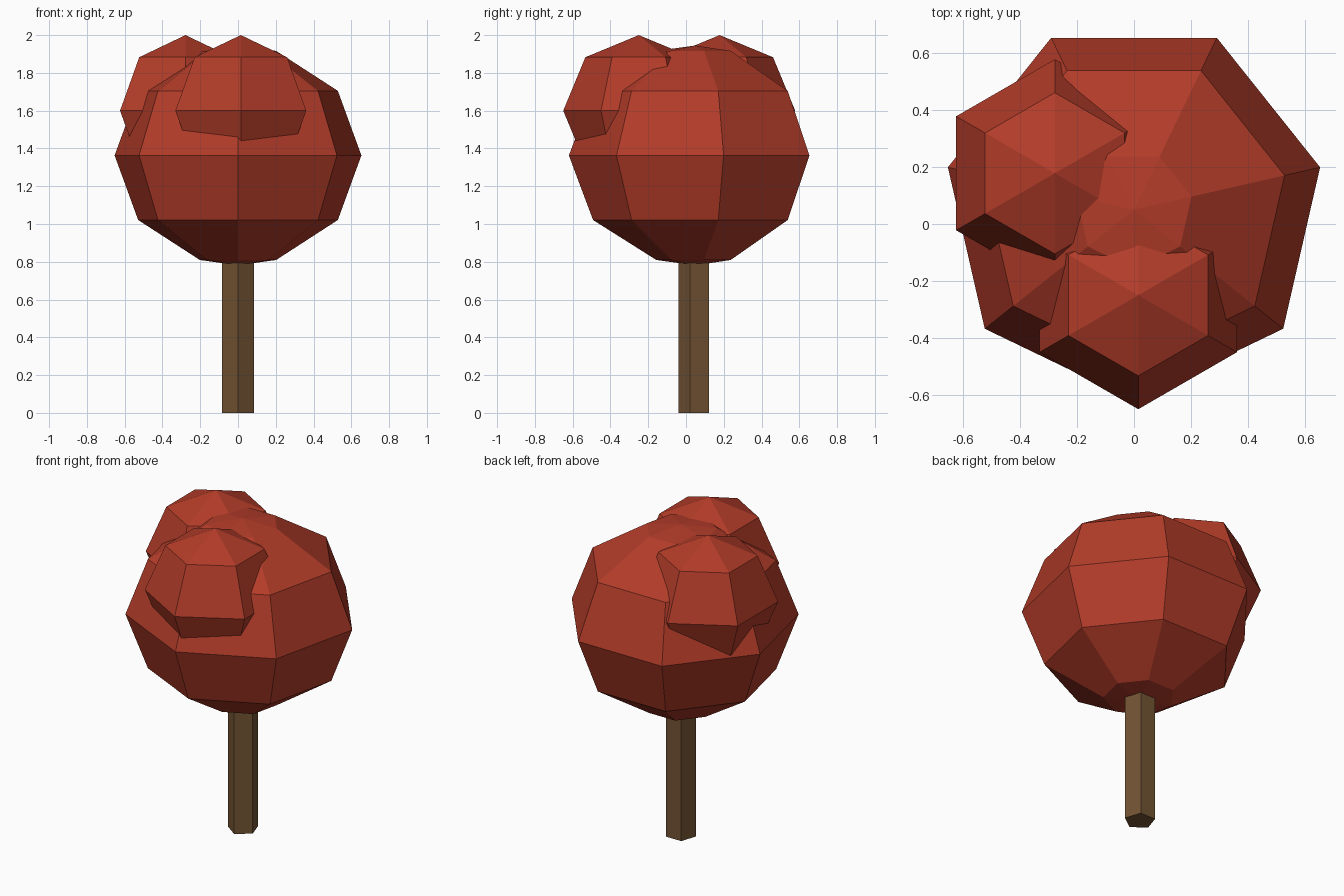
import bpy
import bmesh
from math import sin, cos, pi, radians

if "Cube" in bpy.data.objects:
    bpy.data.objects.remove(bpy.data.objects["Cube"], do_unlink=True)


def material(name, rgb):
    mat = bpy.data.materials.new(name)
    mat.use_nodes = True
    mat.diffuse_color = (*rgb, 1)
    mat.node_tree.nodes["Principled BSDF"].inputs["Base Color"].default_value = (*rgb, 1)
    return mat


def lathe(name, mat, sides, center, profile):
    """Faceted solid with a corner facing the front; profile runs bottom to top as (radius, z)."""
    bm = bmesh.new()
    rings = []
    for radius, z in profile:
        count = sides if radius > 0 else 1
        rings.append([bm.verts.new((radius * cos(2 * pi * i / sides - pi / 2),
                                    radius * sin(2 * pi * i / sides - pi / 2), z))
                      for i in range(count)])
    for low, high in zip(rings, rings[1:]):
        for i in range(sides):
            j = (i + 1) % sides
            if len(low) == 1:
                bm.faces.new((low[0], high[j], high[i]))
            elif len(high) == 1:
                bm.faces.new((low[i], low[j], high[0]))
            else:
                bm.faces.new((low[i], low[j], high[j], high[i]))
    # Flat caps where the profile does not close to a point
    for ring in (rings[0], rings[-1]):
        if len(ring) > 1:
            bm.faces.new(ring)
    bmesh.ops.recalc_face_normals(bm, faces=bm.faces)
    mesh = bpy.data.meshes.new(name)
    bm.to_mesh(mesh)
    bm.free()
    mesh.materials.append(mat)
    obj = bpy.data.objects.new(name, mesh)
    obj.location = center
    bpy.context.collection.objects.link(obj)
    return obj


def ball_profile(radius, height, latitudes):
    rings = [(radius * cos(radians(a)), height * sin(radians(a))) for a in latitudes]
    return [(0, -height)] + rings + [(0, height)]


leaf = material("red leaves", (0.45, 0.045, 0.022))
bark = material("brown bark", (0.17, 0.088, 0.034))

# Trunk
lathe("trunk", bark, 5, (0, 0.05, 0), [(0.09, 0), (0.09, 0.95)])

# Main crown, slightly flattened
lathe("main_crown", leaf, 7, (0, 0.05, 1.363),
      ball_profile(0.67, 0.582, (-72, -36, 0, 36, 72)))

# Small leaf clumps
for name, x, y in (("front_clump", 0.015, -0.25), ("right_clump", -0.278, 0.178)):
    lathe(name, leaf, 6, (x, y, 1.6), ball_profile(0.4, 0.4, (-45, 0, 45)))
